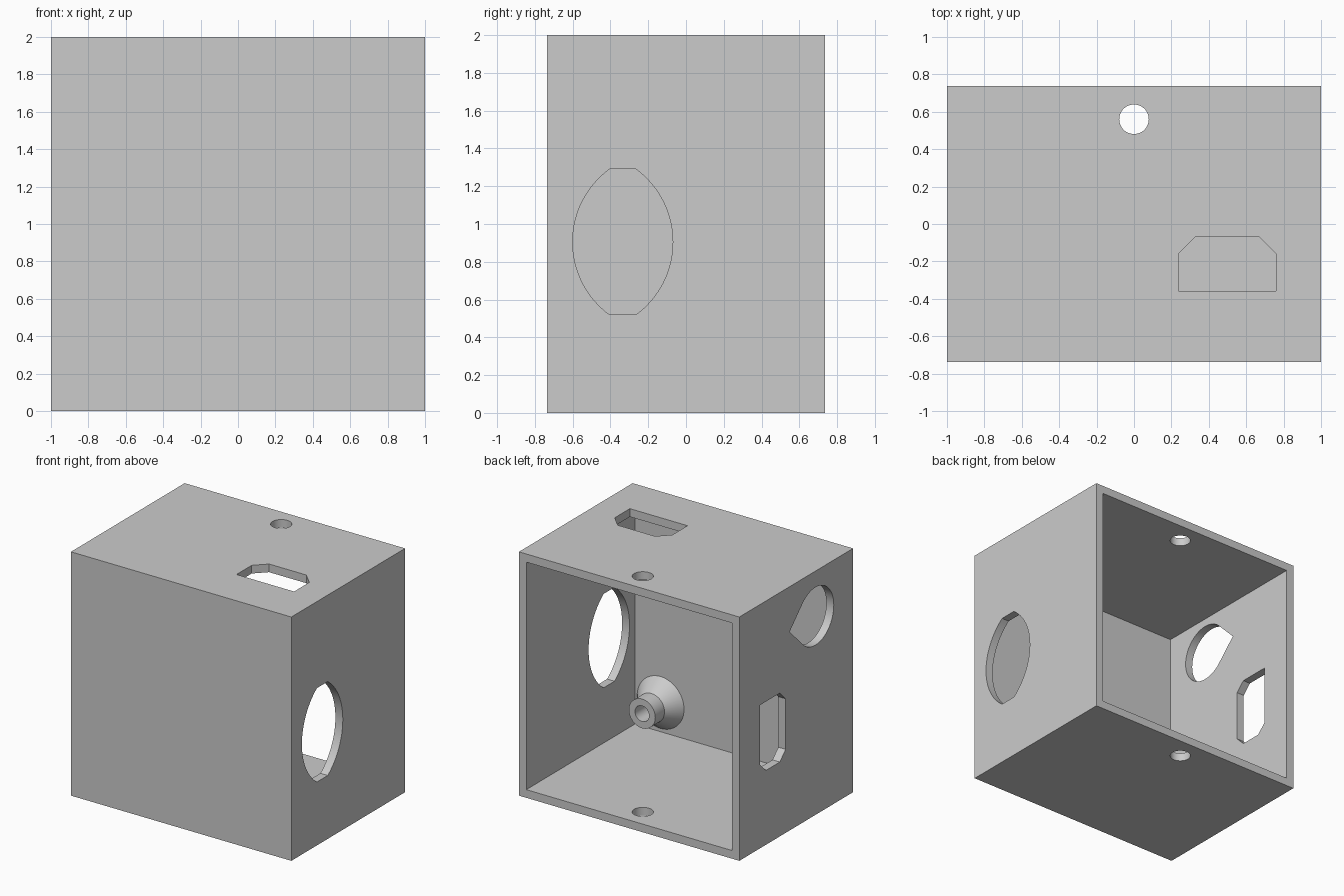
import bpy, bmesh, math
from mathutils import Matrix, Vector

if "Cube" in bpy.data.objects:
    bpy.data.objects.remove(bpy.data.objects["Cube"])

HALF_X, HALF_Y, TOP, WALL = 1.0, 0.737, 2.0, 0.067

grey = bpy.data.materials.new("plain grey")
grey.use_nodes = True
grey.diffuse_color = (0.6, 0.6, 0.6, 1)
grey.node_tree.nodes["Principled BSDF"].inputs["Base Color"].default_value = (0.6, 0.6, 0.6, 1)


def finish(name, bm):
    bmesh.ops.recalc_face_normals(bm, faces=bm.faces)
    mesh = bpy.data.meshes.new(name)
    bm.to_mesh(mesh)
    bm.free()
    mesh.materials.append(grey)
    obj = bpy.data.objects.new(name, mesh)
    bpy.context.collection.objects.link(obj)
    return obj


def prism(name, points, axis, lo, hi):
    """Extrude a 2D outline along x (outline in y, z) or z (outline in x, y)."""
    bm = bmesh.new()
    place = (lambda a, b: (lo, a, b)) if axis == "x" else (lambda a, b: (a, b, lo))
    face = bm.faces.new([bm.verts.new(place(a, b)) for a, b in points])
    new = bmesh.ops.extrude_face_region(bm, geom=[face])["geom"]
    move = Vector((hi - lo, 0, 0)) if axis == "x" else Vector((0, 0, hi - lo))
    bmesh.ops.translate(bm, vec=move, verts=[v for v in new if isinstance(v, bmesh.types.BMVert)])
    return finish(name, bm)


def rect(a0, a1, b0, b1):
    return [(a0, b0), (a1, b0), (a1, b1), (a0, b1)]


def arc(ca, cb, r, start, end, n):
    angles = [math.radians(start + (end - start) * i / n) for i in range(n + 1)]
    return [(ca + r * math.cos(t), cb + r * math.sin(t)) for t in angles]


def chamfered(a0, a1, b0, b1, c, cuts):
    """Rectangle with the listed corners cut off, counted from lower left."""
    out = []
    corners = rect(a0, a1, b0, b1)
    for i, corner in enumerate(corners):
        p = Vector(corner)
        if i in cuts:
            for q in (corners[i - 1], corners[(i + 1) % 4]):
                out.append(tuple(p + (Vector(q) - p).normalized() * c))
        else:
            out.append(corner)
    return out


def cut(obj, cutter):
    mod = obj.modifiers.new("cut", "BOOLEAN")
    mod.object, mod.operation, mod.solver = cutter, "DIFFERENCE", "EXACT"
    bpy.ops.object.select_all(action="DESELECT")
    bpy.context.view_layer.objects.active = obj
    obj.select_set(True)
    bpy.ops.object.modifier_apply(modifier=mod.name)
    bpy.data.objects.remove(cutter)


def smooth(obj):
    bpy.ops.object.select_all(action="DESELECT")
    bpy.context.view_layer.objects.active = obj
    obj.select_set(True)
    bpy.ops.object.shade_smooth_by_angle(angle=math.radians(25))


# Box open at the back
box = prism("box_shell", rect(-HALF_X, HALF_X, -HALF_Y, HALF_Y), "z", 0, TOP)
inner = HALF_X - WALL
cut(box, prism("cavity", rect(-inner, inner, WALL - HALF_Y, HALF_Y + 0.2), "z", WALL, TOP - WALL))

# Round holes through the top and the floor
cut(box, prism("screw_holes", arc(0, 0.56, 0.079, 0, 360, 48)[:-1], "z", -0.2, TOP + 0.2))

# Socket opening in the top
cut(box, prism("top_socket", chamfered(0.237, 0.76, -0.358, -0.068, 0.093, (2, 3)),
               "z", TOP - 0.2, TOP + 0.2))

# Tall opening with curved sides and flat ends in the +x wall
radius, half_w, half_h = 0.478, 0.265, 0.385
swing = math.degrees(math.asin(half_h / radius))
shift = radius - half_w
lens = (arc(-0.335 - shift, 0.905, radius, -swing, swing, 32)
        + arc(-0.335 + shift, 0.905, radius, 180 - swing, 180 + swing, 32))
cut(box, prism("side_opening", lens, "x", 0.8, 1.2))

# Teardrop and socket openings in the -x wall
drop = arc(-0.25, 1.63, 0.237, 45, 315, 40) + [(0.085, 1.63)]
cut(box, prism("teardrop", drop, "x", -1.2, -0.8))
cut(box, prism("side_socket", chamfered(0.137, 0.467, 0.61, 1.175, 0.075, (0, 1, 3)),
               "x", -1.2, -0.8))
smooth(box)

# Hollow screw post with a conical foot on the inside of the front wall
base = WALL - HALF_Y
profile = [(0.213, base - 0.01), (0.213, base), (0.12, base + 0.12), (0.12, base + 0.24),
           (0.064, base + 0.24), (0.064, base + 0.005), (0, base + 0.005)]
bm = bmesh.new()
verts = [bm.verts.new((r, y, 0)) for r, y in profile]
edges = [bm.edges.new(pair) for pair in zip(verts, verts[1:])]
bmesh.ops.spin(bm, geom=verts + edges, cent=(0, 0, 0), axis=(0, 1, 0),
               angle=math.tau, steps=48, use_merge=True)
bmesh.ops.remove_doubles(bm, verts=bm.verts, dist=0.0005)
bmesh.ops.holes_fill(bm, edges=[e for e in bm.edges if e.is_boundary], sides=0)
bmesh.ops.transform(bm, matrix=Matrix.Translation((0.7, 0, 0.307)), verts=bm.verts)
smooth(finish("screw_post", bm))
